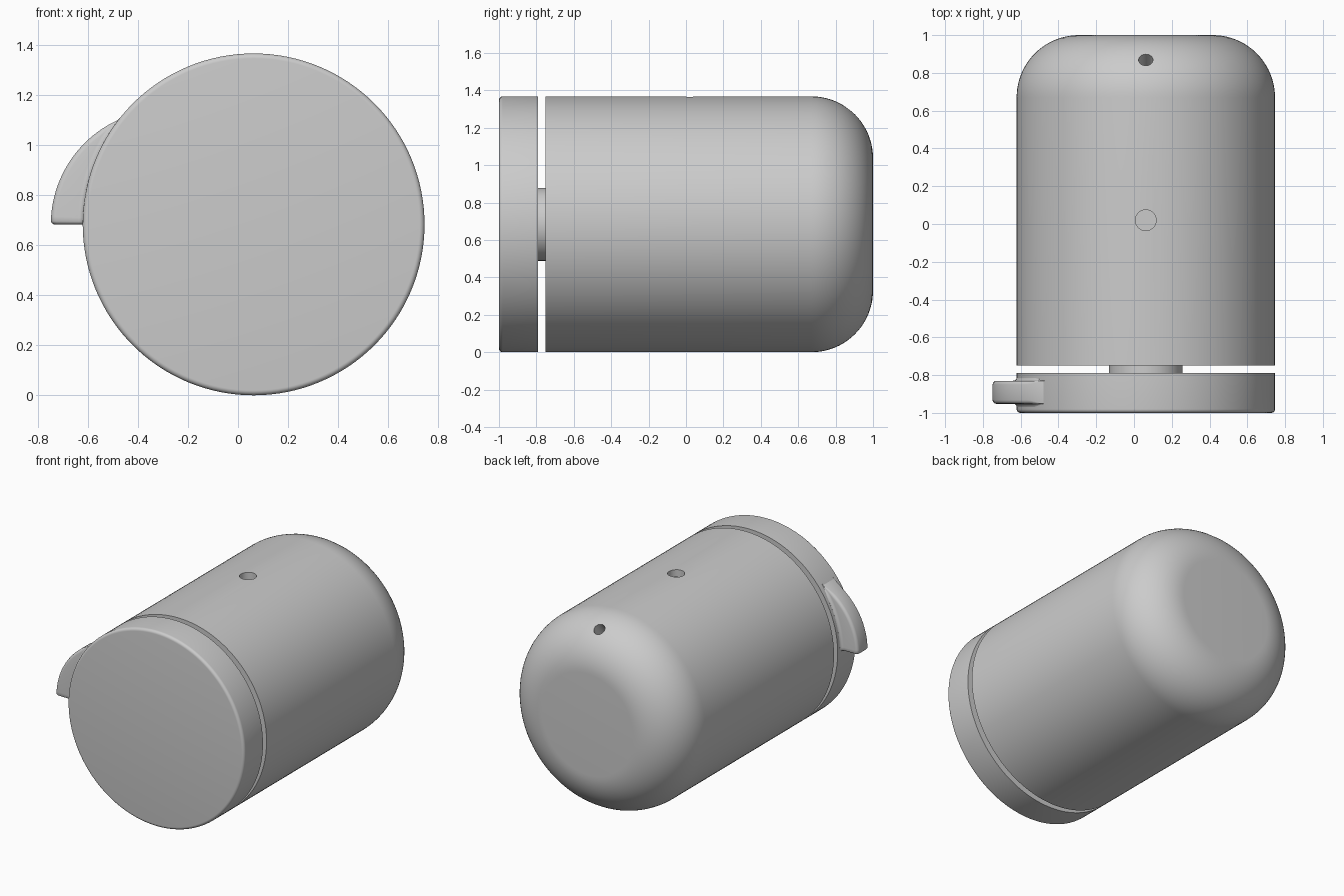
import bpy, bmesh
from math import sin, cos, pi, sqrt, radians
from mathutils import Vector

if "Cube" in bpy.data.objects:
    bpy.data.objects.remove(bpy.data.objects["Cube"])

CX, CZ, R = 0.0625, 0.684, 0.684   # shared axis (along y) and radius
SEG = 128


def make_object(name, bm):
    bmesh.ops.recalc_face_normals(bm, faces=bm.faces)
    me = bpy.data.meshes.new(name)
    bm.to_mesh(me)
    bm.free()
    ob = bpy.data.objects.new(name, me)
    bpy.context.collection.objects.link(ob)
    return ob


def activate(ob):
    bpy.ops.object.select_all(action='DESELECT')
    ob.select_set(True)
    bpy.context.view_layer.objects.active = ob


def smooth(ob, angle=30):
    activate(ob)
    bpy.ops.object.shade_smooth_by_angle(angle=radians(angle))


def skin(bm, rings, close):
    """Bridge equal-length rings; cap first and last ring."""
    vs = [[bm.verts.new(p) for p in ring] for ring in rings]
    n = len(vs[0])
    for a, b in zip(vs, vs[1:]):
        for i in range(n):
            j = (i + 1) % n
            bm.faces.new((a[i], a[j], b[j], b[i]))
    if close:
        bm.faces.new(vs[0])
        bm.faces.new(vs[-1])


def lathe(name, profile):
    """Revolve (radius, y) points around the shared axis."""
    bm = bmesh.new()
    rings = [[(CX + r * cos(2 * pi * i / SEG), y, CZ + r * sin(2 * pi * i / SEG))
              for i in range(SEG)] for r, y in profile]
    skin(bm, rings, True)
    return make_object(name, bm)


def fillet(rc, yc, r, a0, a1, n):
    return [(rc + r * cos(a0 + (a1 - a0) * i / n), yc + r * sin(a0 + (a1 - a0) * i / n))
            for i in range(n + 1)]


def drill(ob, point, axis, radius, depth):
    """Cut a blind round hole into ob at point, along axis (outward)."""
    axis = Vector(axis).normalized()
    top = 0.1
    bpy.ops.mesh.primitive_cylinder_add(
        vertices=32, radius=radius, depth=depth + top,
        location=Vector(point) + axis * (top - depth) / 2,
        rotation=axis.to_track_quat('Z', 'Y').to_euler())
    cutter = bpy.context.object
    mod = ob.modifiers.new("hole", 'BOOLEAN')
    mod.operation, mod.solver, mod.object = 'DIFFERENCE', 'EXACT', cutter
    activate(ob)
    bpy.ops.object.modifier_apply(modifier=mod.name)
    bpy.data.objects.remove(cutter)


# Main body with a large rounded back end
BR = 0.33
body = lathe("body", [(R, -0.75)] + fillet(R - BR, 1 - BR, BR, 0, pi / 2, 20))

# Mounting hole on top, small hole square to the rounded shoulder
drill(body, (CX, 0.02, CZ + R), (0, 0, 1), 0.055, 0.05)
dy = 0.2
dz = sqrt(BR ** 2 - dy ** 2)
drill(body, (CX, 1 - BR + dy, CZ + R - BR + dz), (0, dy, dz), 0.038, 0.1)
smooth(body)

# Front cap with a small rounded front edge
cap = lathe("front_cap", fillet(R - 0.02, -0.98, 0.02, -pi / 2, 0, 6) + [(R, -0.79)])
smooth(cap)

# Neck joining cap and body
neck = lathe("neck", [(0.195, -0.80), (0.195, -0.74)])
smooth(neck)

# Thumb tab: fin swept round the cap, with soft edges and a flared root
LX, LR, W, YC = -0.29, 0.459, 0.061, -0.891
END = radians(38.5)
steps = [(0, 0.012), (0.006, 0.004), (0.016, 0)]
steps += [(0.016 + (END - 0.016) * i / 28, 0) for i in range(1, 29)]
d = CX - LX
rings = []
for t, inset in steps:
    ro = d * cos(t) + sqrt(LR ** 2 - (d * sin(t)) ** 2) - inset
    k = max(min(0.02, (ro - R) / 2), 0.001)
    w = W - inset
    half = [(R - 0.06, w + k * 0.8)]
    half += [(R + k - k * cos(a), w + k * 0.8 * (1 - sin(a)))
             for a in (0, pi / 6, pi / 3, pi / 2)]
    half += [(ro - k + k * sin(a), w - k + k * cos(a))
             for a in (0, pi / 6, pi / 3, pi / 2)]
    section = half + [(r, -y) for r, y in reversed(half)]
    rings.append([(CX - r * cos(t), YC + y, CZ + r * sin(t)) for r, y in section])
bm = bmesh.new()
skin(bm, rings, True)
tab = make_object("thumb_tab", bm)
smooth(tab, 50)
